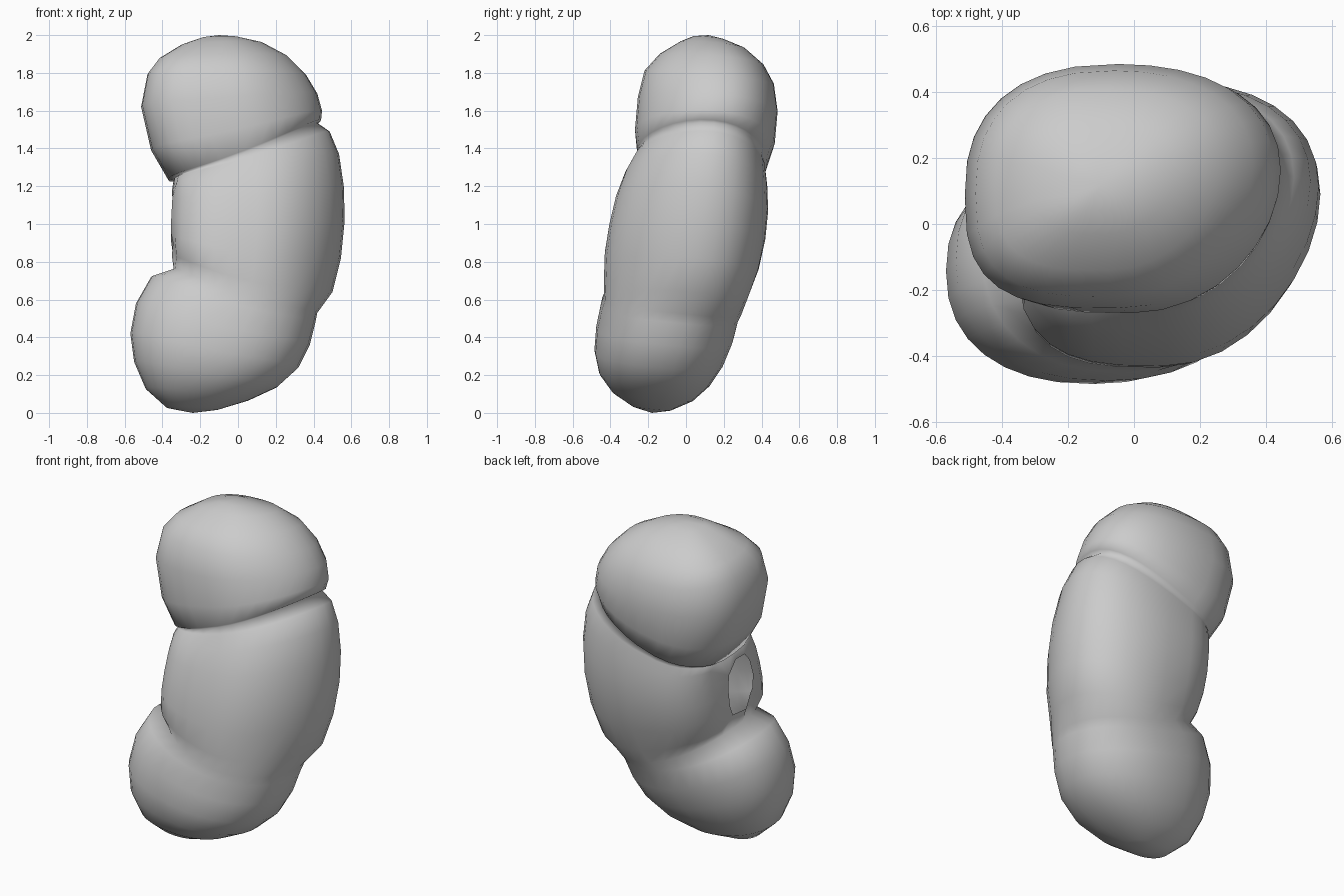
import bpy, bmesh
from math import sin, cos, pi, copysign, hypot

cube = bpy.data.objects.get("Cube")
if cube:
    bpy.data.objects.remove(cube, do_unlink=True)

SEGMENTS = 32
LEAN = 0.1          # rings dip slightly towards the back

# Each ring: left x, left z, right x, right z, front y, back y
lower_lobe = [
    (-.38, .03, -.10, .02, -.28, -.08),
    (-.49, .13, .06, .07, -.39, .04),
    (-.55, .27, .21, .14, -.46, .13),
    (-.57, .42, .32, .24, -.485, .20),
    (-.54, .58, .38, .36, -.475, .25),
    (-.46, .72, .41, .48, -.45, .28),
    (-.34, .76, .42, .53, -.435, .30),
]
middle_lobe = [
    (-.35, .82, .50, .64, -.435, .33),
    (-.36, .92, .545, .82, -.43, .385),
    (-.36, 1.02, .565, 1.02, -.405, .42),
    (-.355, 1.12, .56, 1.2, -.37, .435),
    (-.35, 1.2, .535, 1.37, -.32, .43),
    (-.34, 1.235, .485, 1.49, -.27, .42),
    (-.33, 1.24, .42, 1.535, -.25, .415),
]
upper_lobe = [
    (-.37, 1.235, .44, 1.55, -.257, .43),
    (-.46, 1.39, .445, 1.6, -.27, .47),
    (-.513, 1.62, .42, 1.69, -.255, .485),
    (-.48, 1.79, .36, 1.79, -.22, .465),
    (-.42, 1.87, .26, 1.89, -.14, .41),
    (-.30, 1.945, .13, 1.96, -.03, .31),
    (-.19, 1.985, 0, 1.99, .04, .20),
]


def power(value, roundness):
    return copysign(abs(value) ** (2 / roundness), value)


def add_ring(bm, ring, skew, right, left_front, left_back):
    """Add one tilted superellipse ring; the last three set its roundness."""
    left_x, left_z, right_x, right_z, front, back = ring
    half_depth = (back - front) / 2
    mid_z = (left_z + right_z) / 2
    sag = .1 * min(mid_z, .6 * (2 - mid_z))
    verts = []
    for i in range(SEGMENTS):
        angle = 2 * pi * i / SEGMENTS
        on_right = cos(angle) > 0
        roundness = right if on_right else left_back if sin(angle) > 0 else left_front
        across = power(cos(angle), roundness)
        along = power(sin(angle), roundness)
        # The outer end swings back, the inner end a little forward
        shift = skew * across * abs(across) * (1 if on_right else .5) * half_depth
        x = (left_x + right_x) / 2 + across * (right_x - left_x) / 2
        y = (front + back) / 2 + along * half_depth + shift
        z = mid_z + across * (right_z - left_z) / 2
        z -= LEAN * along * half_depth + sag * (1 - across ** 2)
        verts.append(bm.verts.new((x, y, z)))
    return verts


# Curved three-lobed body, lofted from bottom to top
bm = bmesh.new()
rings = [add_ring(bm, ring, 0, 2.2, 2.3, 2.3) for ring in lower_lobe]
rings += [add_ring(bm, ring, .2, 2, 2.7, 3.3) for ring in middle_lobe]
rings += [add_ring(bm, ring, .17, 2.05, 2.8, 2.6) for ring in upper_lobe]

# Faces left out on the inner side of the bend make an opening
inner = SEGMENTS // 2
first = len(lower_lobe)
rim = set()
for level, (low, high) in enumerate(zip(rings, rings[1:])):
    for i in range(SEGMENTS):
        j = (i + 1) % SEGMENTS
        corners = (low[i], low[j], high[j], high[i])
        if i in (inner - 1, inner) and first <= level < first + 4:
            rim.update(corners)
        else:
            bm.faces.new(corners)
bottom = bm.verts.new((-.24, -.18, 0))
top = bm.verts.new((-.10, .12, 2))
for i in range(SEGMENTS):
    j = (i + 1) % SEGMENTS
    bm.faces.new((bottom, rings[0][j], rings[0][i]))
    bm.faces.new((top, rings[-1][i], rings[-1][j]))

# Round the rim of the opening into an oval
HOLE_Y, HOLE_Z, HOLE_WIDTH, HOLE_HEIGHT = -.03, 1.0, .12, .19
for vert in rim:
    if not vert.link_faces:
        bm.verts.remove(vert)
        continue
    dy, dz = vert.co.y - HOLE_Y, vert.co.z - HOLE_Z
    distance = hypot(dy / HOLE_WIDTH, dz / HOLE_HEIGHT)
    vert.co.y = HOLE_Y + dy / distance
    vert.co.z = HOLE_Z + dz / distance

mesh = bpy.data.meshes.new("body")
bm.to_mesh(mesh)
bm.free()
body = bpy.data.objects.new("body", mesh)
bpy.context.collection.objects.link(body)

# Plain grey surface
grey = bpy.data.materials.new("plain grey")
grey.use_nodes = True
colour = (.6, .6, .6, 1)
grey.diffuse_color = colour
grey.node_tree.nodes["Principled BSDF"].inputs["Base Color"].default_value = colour
mesh.materials.append(grey)

# Smooth shading all over
mesh.shade_smooth()
